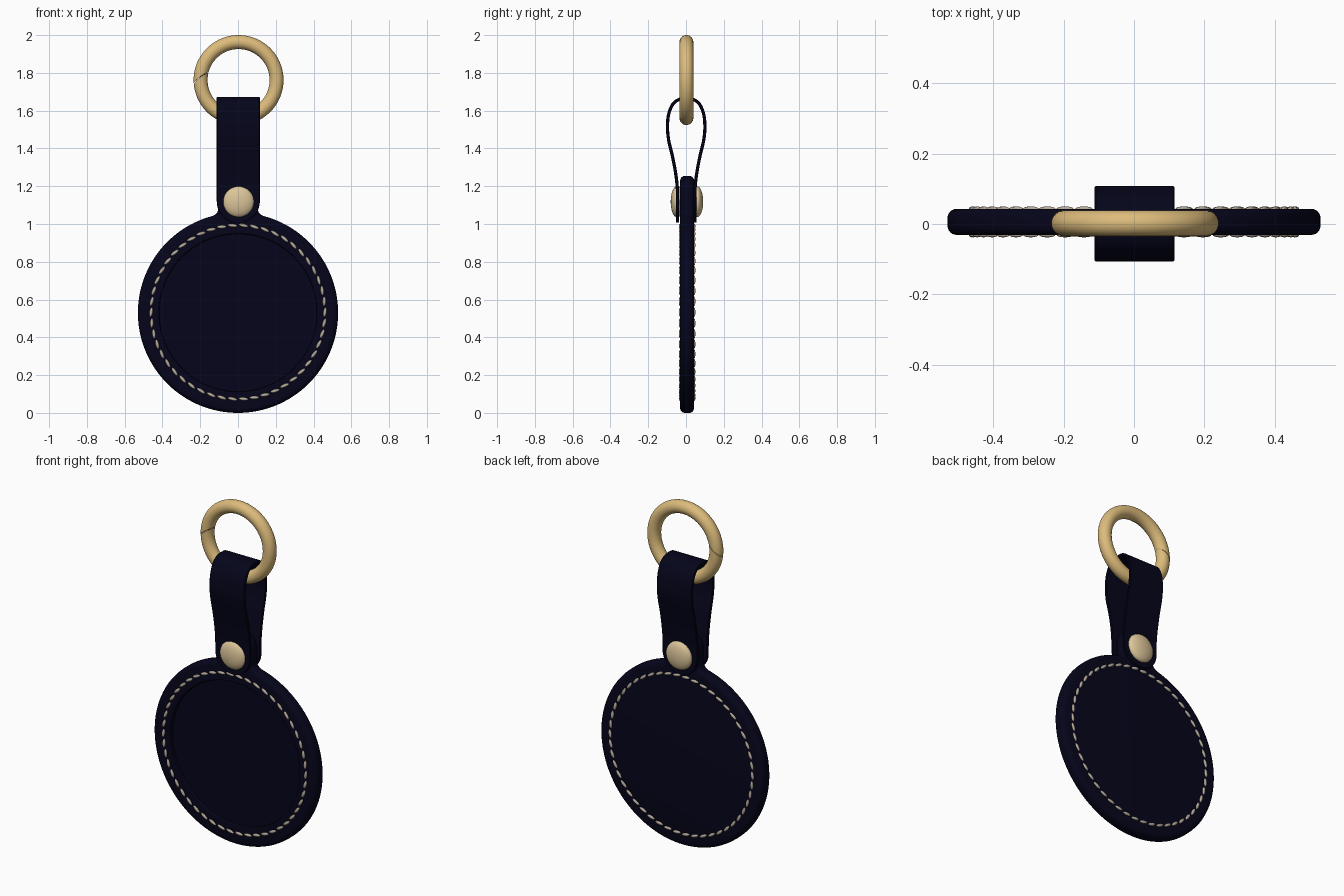
import bpy, bmesh, math
from mathutils import Matrix, Vector
from math import sin, cos, pi, sqrt, atan2

if "Cube" in bpy.data.objects:
    bpy.data.objects.remove(bpy.data.objects["Cube"])

YC = 0.006           # middle of the leather thickness
CZ = 0.53            # centre height of the disc
XO = 0.003           # slight sideways offset of strap and metal parts


def material(name, rgb):
    m = bpy.data.materials.new(name)
    m.diffuse_color = (*rgb, 1)
    m.use_nodes = True
    m.node_tree.nodes["Principled BSDF"].inputs["Base Color"].default_value = m.diffuse_color
    return m


NAVY = material("navy leather", (0.0015, 0.0015, 0.011))
GOLD = material("gold metal", (0.72, 0.50, 0.20))
PALE = material("pale gold metal", (0.72, 0.56, 0.32))
THREAD = material("beige thread", (0.50, 0.43, 0.34))


def finish(bm, name, mat, angle=40):
    bmesh.ops.recalc_face_normals(bm, faces=bm.faces)
    me = bpy.data.meshes.new(name)
    bm.to_mesh(me)
    bm.free()
    ob = bpy.data.objects.new(name, me)
    bpy.context.collection.objects.link(ob)
    me.materials.append(mat)
    bpy.ops.object.select_all(action='DESELECT')
    ob.select_set(True)
    bpy.context.view_layer.objects.active = ob
    bpy.ops.object.shade_smooth_by_angle(angle=math.radians(angle))
    return ob


def loft(bm, rings):
    """Bridge closed rings of equal length and cap the ends."""
    vs = [[bm.verts.new(p) for p in r] for r in rings]
    n = len(vs[0])
    for a, b in zip(vs, vs[1:]):
        for i in range(n):
            j = (i + 1) % n
            bm.faces.new((a[i], a[j], b[j], b[i]))
    bm.faces.new(vs[0])
    bm.faces.new(vs[-1])


def arc(cx, cz, r, a0, a1, n):
    return [(cx + r * cos(a0 + (a1 - a0) * i / n), cz + r * sin(a0 + (a1 - a0) * i / n))
            for i in range(n + 1)]


def outline(d):
    """Disc with filleted top tab, inset by d."""
    R, w, f = 0.53 - d, 0.105 - d, 0.04 + d
    fx = w + f
    fz = CZ + sqrt((R + f) ** 2 - fx ** 2)
    a = atan2(fz - CZ, fx)
    half = arc(0, CZ, R, -pi / 2, a, 60)                 # disc
    half += arc(fx, fz, f, a + pi, pi, 8)[1:]            # fillet
    half += arc(0, 1.255 - 0.105, w, 0, pi / 2, 12)      # tab end
    return half + [(-x, z) for x, z in half[-2:0:-1]]


# Leather body: rounded edge
T, B = 0.037, 0.026
bm = bmesh.new()
prof = [(B * (1 - cos(t)), -(T - B) - B * sin(t)) for t in [pi / 2 * i / 6 for i in range(6, -1, -1)]]
prof += [(d, -y) for d, y in reversed(prof)]
loft(bm, [[(x, YC + y, z) for x, z in outline(d)] for d, y in prof])
body = finish(bm, "leather_body", NAVY, 50)

# Round pocket in the front with a softened lip
bm = bmesh.new()
yf = YC - T
loft(bm, [[(x, y, z) for x, z in arc(0, CZ, r, 0, 2 * pi, 96)[:-1]]
          for r, y in [(0.430, yf - 0.01), (0.424, yf), (0.419, yf + 0.003),
                       (0.417, yf + 0.008), (0.417, yf + 0.025)]])
cutter = finish(bm, "pocket_cutter", NAVY)
cutter.hide_render = True
mod = body.modifiers.new("pocket", 'BOOLEAN')
mod.object = cutter
mod.solver = 'EXACT'
bpy.context.view_layer.objects.active = body
bpy.ops.object.modifier_apply(modifier=mod.name)
bpy.data.objects.remove(cutter)
bpy.ops.object.select_all(action='DESELECT')
body.select_set(True)
bpy.ops.object.shade_smooth_by_angle(angle=math.radians(25))

# Stitches: a ring of slim tilted capsules on each face
N = 50
for name, y in (("front_stitches", YC - T), ("back_stitches", YC + T)):
    bm = bmesh.new()
    for i in range(N):
        a = 2 * pi * i / N
        m = (Matrix.Translation((0.46 * cos(a), y, CZ + 0.003 + 0.46 * sin(a)))
             @ Matrix.Rotation(-a + math.radians(9), 4, 'Y')
             @ Matrix.Diagonal((0.009, 0.007, 0.025, 1)))
        bmesh.ops.create_uvsphere(bm, u_segments=8, v_segments=8, radius=1, matrix=m)
    finish(bm, name, THREAD, 80)

# Strap: smooth path around the ring, rounded ends around the rivets
half = [(0.046, 1.008), (0.046, 1.06), (0.046, 1.12), (0.047, 1.19), (0.056, 1.27), (0.073, 1.36),
        (0.092, 1.44), (0.099, 1.51), (0.093, 1.58), (0.070, 1.635), (0.036, 1.66)]
pts = half + [(0, 1.665)] + [(-y, z) for y, z in reversed(half)]
pts = [Vector(p) for p in pts]
path = []
for i in range(len(pts) - 1):
    p0, p1, p2, p3 = pts[max(i - 1, 0)], pts[i], pts[i + 1], pts[min(i + 2, len(pts) - 1)]
    for k in range(8):
        t = k / 8
        path.append(0.5 * (2 * p1 + (p2 - p0) * t + (2 * p0 - 5 * p1 + 4 * p2 - p3) * t * t
                           + (3 * p1 - p0 - 3 * p2 + p3) * t ** 3))
path.append(pts[-1])
W, H, C = 0.114, 0.0085, 0.004
rings = []
for i, p in enumerate(path):
    t = (path[min(i + 1, len(path) - 1)] - path[max(i - 1, 0)]).normalized()
    n = Vector((-t.y, t.x))
    w = W if p.y > 1.12 else sqrt(max(W ** 2 - (1.12 - p.y) ** 2, 0.0004))
    sec = [(w, H - C), (w - C, H), (-w + C, H), (-w, H - C),
           (-w, -H + C), (-w + C, -H), (w - C, -H), (w, -H + C)]
    rings.append([(XO * 0.5 + x, 0.001 + p.x + n.x * h, p.y + n.y * h) for x, h in sec])
bm = bmesh.new()
loft(bm, rings)
finish(bm, "strap", NAVY, 35)

# Domed rivets, front and back
for name, s in (("front_rivet", -1), ("back_rivet", 1)):
    bm = bmesh.new()
    prof = [(0.078, 0.035), (0.082, 0.052)]
    prof += [(0.082 * cos(t), 0.054 + 0.032 * sin(t)) for t in [pi / 2 * i / 10 for i in range(1, 10)]]
    prof.append((0.002, 0.086))
    loft(bm, [[(x, 0.005 + s * y, z) for x, z in arc(XO, 1.118, r, 0, 2 * pi, 48)[:-1]]
              for r, y in prof])
    finish(bm, name, PALE, 50)

# Split ring with a slanted seam on the left
R, r, M = 0.201, 0.037, 128
bm = bmesh.new()
rings = []
for i in range(M + 1):
    u = i / M
    ring = []
    for k in range(28):
        v = 2 * pi * k / 28
        slant = 0.17 * cos(v)
        a = pi - 0.09 + 0.012 + slant + u * (2 * pi - 0.024)
        rad = R + r * cos(v)
        ring.append((XO + rad * cos(a), 0.002 + r * sin(v), 1.762 + rad * sin(a)))
    rings.append(ring)
loft(bm, rings)
finish(bm, "split_ring", GOLD, 50)
